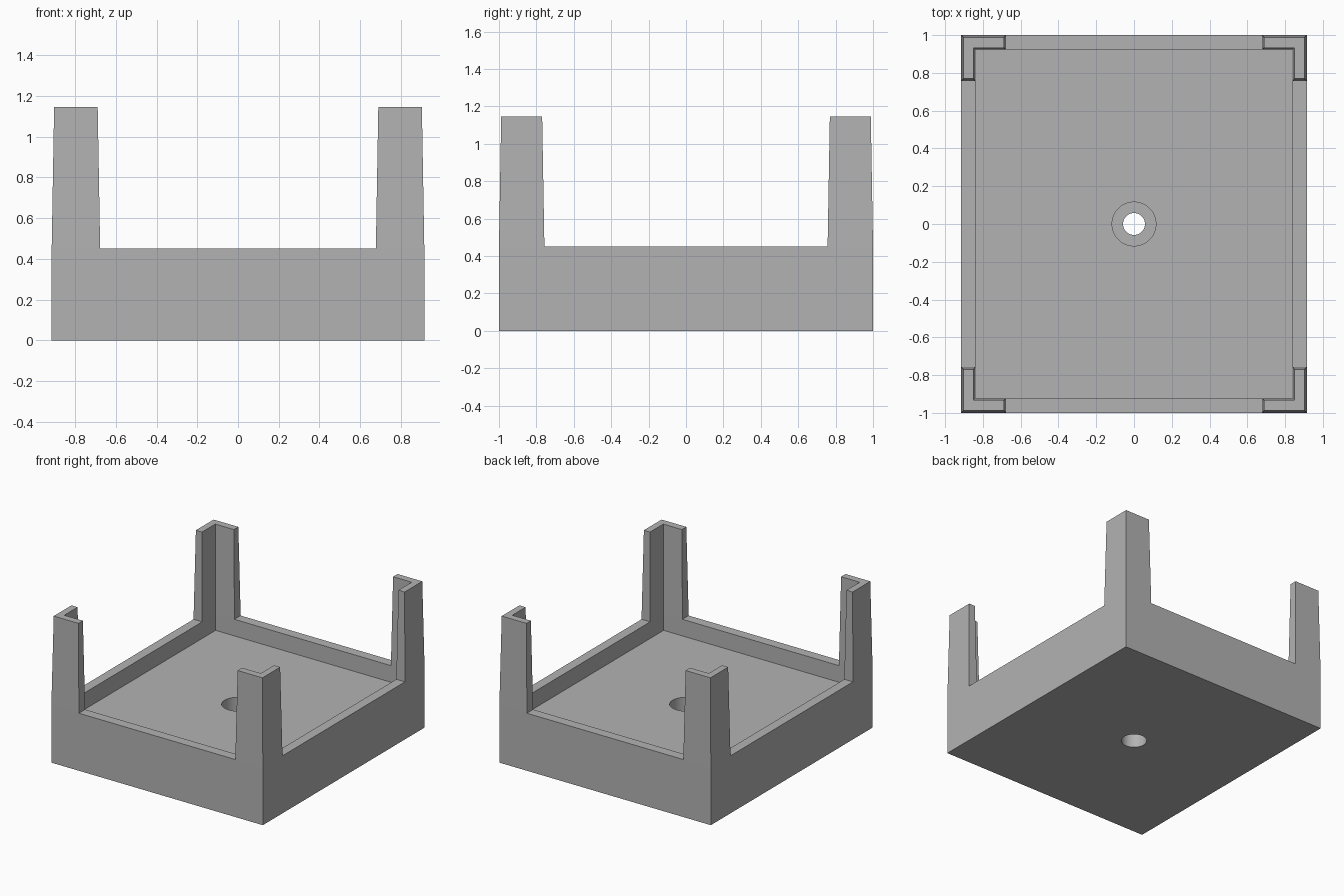
import bpy, bmesh

if "Cube" in bpy.data.objects:
    bpy.data.objects.remove(bpy.data.objects["Cube"], do_unlink=True)

HX, HY = 0.915, 1.0          # outer half sizes
IX, IY = 0.84, 0.923         # recess half sizes
RIM, FLOOR, TOP = 0.45, 0.32, 1.145

grey = bpy.data.materials.new("plain grey")
grey.use_nodes = True
grey.diffuse_color = (0.45, 0.45, 0.45, 1)
grey.node_tree.nodes["Principled BSDF"].inputs["Base Color"].default_value = grey.diffuse_color


def add_object(name, bm):
    bmesh.ops.recalc_face_normals(bm, faces=bm.faces)
    mesh = bpy.data.meshes.new(name)
    bm.to_mesh(mesh)
    bm.free()
    mesh.materials.append(grey)
    obj = bpy.data.objects.new(name, mesh)
    bpy.context.collection.objects.link(obj)
    return obj


def box(name, hx, hy, z0, z1):
    bm = bmesh.new()
    bmesh.ops.create_cube(bm, size=1)
    for v in bm.verts:
        v.co = (v.co.x * 2 * hx, v.co.y * 2 * hy, z1 if v.co.z > 0 else z0)
    return add_object(name, bm)


def cylinder(name, r, z0, z1):
    bm = bmesh.new()
    bmesh.ops.create_cone(bm, cap_ends=True, segments=48, radius1=r, radius2=r, depth=z1 - z0)
    bmesh.ops.translate(bm, verts=bm.verts, vec=(0, 0, (z0 + z1) / 2))
    return add_object(name, bm)


def activate(obj):
    bpy.ops.object.select_all(action='DESELECT')
    obj.select_set(True)
    bpy.context.view_layer.objects.active = obj


def apply_modifiers(obj):
    activate(obj)
    for mod in list(obj.modifiers):
        bpy.ops.object.modifier_apply(modifier=mod.name)


# Tray with a recess and a hole that is counterbored on both sides
tray = box("tray", HX, HY, 0, RIM)
cutters = [
    box("recess_cutter", IX, IY, FLOOR, 0.7),
    cylinder("upper_bore_cutter", 0.116, 0.2, 0.5),
    cylinder("hole_cutter", 0.058, -0.1, 0.4),
    cylinder("lower_bore_cutter", 0.092, -0.2, 0.12),
]
for cutter in cutters:
    cutter.hide_render = True
    mod = tray.modifiers.new(cutter.name, 'BOOLEAN')
    mod.operation = 'DIFFERENCE'
    mod.solver = 'EXACT'
    mod.object = cutter
apply_modifiers(tray)
for cutter in cutters:
    bpy.data.objects.remove(cutter, do_unlink=True)
activate(tray)
bpy.ops.object.shade_smooth_by_angle(angle=0.5)


# Tapered angle posts, mirrored to all four corners
def post_outline(outer, inner, end):
    ox, oy = HX - outer, HY - outer
    ix, iy = IX + inner, IY + inner
    ex, ey = 0.677 + end, 0.757 + end
    return [(ox, oy), (ex, oy), (ex, iy), (ix, iy), (ix, ey), (ox, ey)]


bm = bmesh.new()
low = [bm.verts.new((x, y, RIM)) for x, y in post_outline(0, 0, 0)]
high = [bm.verts.new((x, y, TOP)) for x, y in post_outline(0.012, 0.01, 0.012)]
bm.faces.new(low)
bm.faces.new(high)
for i in range(len(low)):
    j = (i + 1) % len(low)
    bm.faces.new((low[i], low[j], high[j], high[i]))
posts = add_object("corner_posts", bm)
mirror = posts.modifiers.new("mirror", 'MIRROR')
mirror.use_axis = (True, True, False)
mirror.use_mirror_merge = False
apply_modifiers(posts)
